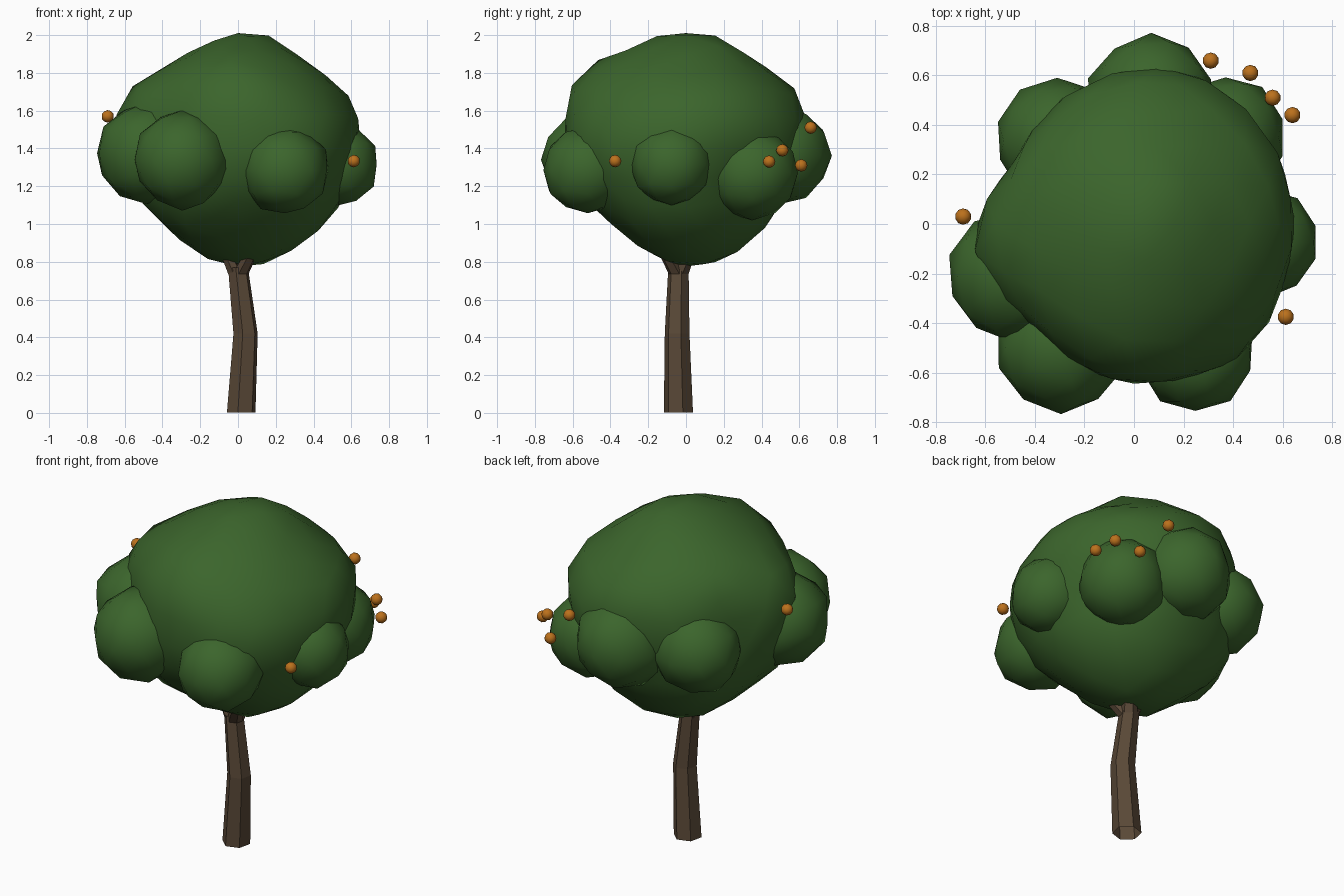
import bpy, bmesh, math, random
from mathutils import Vector

cube = bpy.data.objects.get("Cube")
if cube:
    bpy.data.objects.remove(cube, do_unlink=True)

random.seed(4)


def material(name, rgb):
    m = bpy.data.materials.new(name)
    m.use_nodes = True
    m.diffuse_color = (*rgb, 1)
    m.node_tree.nodes["Principled BSDF"].inputs["Base Color"].default_value = (*rgb, 1)
    return m


LEAF = material("leaf green", (0.044, 0.13, 0.025))
BARK = material("bark brown", (0.10, 0.065, 0.038))
FRUIT = material("fruit orange", (0.50, 0.165, 0.012))


def add_object(name, bm, mat, smooth):
    mesh = bpy.data.meshes.new(name)
    bm.to_mesh(mesh)
    bm.free()
    mesh.materials.append(mat)
    for p in mesh.polygons:
        p.use_smooth = smooth
    ob = bpy.data.objects.new(name, mesh)
    bpy.context.collection.objects.link(ob)
    return ob


def blob(name, centre, radius, mat, detail=2, jitter=0.0, bumps=(), squash=1.0):
    """Icosphere pushed in or out around the given directions."""
    bm = bmesh.new()
    bmesh.ops.create_icosphere(bm, subdivisions=detail, radius=1)
    for v in bm.verts:
        d = v.co.normalized()
        r = radius * (1 + random.uniform(-jitter, jitter))
        for direction, amount in bumps:
            r *= 1 + amount * math.exp(12 * (d.dot(Vector(direction).normalized()) - 1))
        v.co = Vector(centre) + Vector((d.x, d.y, d.z * squash)) * r
    return add_object(name, bm, mat, True)


def limb(name, path, sides=6, turn=0.3):
    """Tapered, open-ended faceted limb through (x, y, z, radius) points."""
    bm = bmesh.new()
    rings = []
    for x, y, z, r in path:
        angles = [turn + math.tau * i / sides for i in range(sides)]
        rings.append([bm.verts.new((x + r * math.cos(a), y + r * math.sin(a), z)) for a in angles])
    for low, high in zip(rings, rings[1:]):
        for i in range(sides):
            j = (i + 1) % sides
            bm.faces.new((low[i], low[j], high[j], high[i]))
    return add_object(name, bm, BARK, False)


# Trunk with a gentle bend, and its fork
limb("trunk", [(0.017, -0.04, 0.003, 0.079), (0.04, -0.047, 0.42, 0.067), (0, -0.04, 0.77, 0.055)])
limb("branch_front", [(0.01, -0.045, 0.73, 0.045), (0.12, -0.16, 0.94, 0.03)])
limb("branch_back", [(0.005, -0.035, 0.73, 0.048), (0.07, 0.05, 0.94, 0.035)])
limb("branch_side", [(-0.01, -0.04, 0.73, 0.042), (-0.09, -0.05, 0.9, 0.025)])

# Main crown
blob("crown", (0, 0, 1.4), 0.63, LEAF, detail=3, jitter=0.014, squash=0.955, bumps=[
    ((-0.7, -0.1, 0.2), 0.08), ((0.7, 0, 0.18), 0.05),
    ((-0.47, 0.27, 0), -0.15), ((-0.4, -0.42, 0), -0.08),
    ((0.3, 0.62, 0.15), 0.06), ((0.45, -0.5, 0.1), 0.11),
    ((0.55, 0.35, 0.2), 0.08), ((0.35, 0, 0.47), -0.05),
    ((0.3, 0.3, 0.42), -0.06), ((-0.1, 0.4, 0.5), -0.03),
    ((-0.27, -0.05, 0.55), -0.07), ((0.12, 0.08, 0.6), 0.07),
    ((0, -0.6, 0.35), 0.1), ((0, 0.55, 0.28), 0.05),
    ((-0.15, 0.55, -0.15), -0.1), ((0.6, 0.4, -0.25), -0.12),
    ((0, -0.35, -0.43), -0.1), ((0, 0.4, -0.4), -0.04),
    ((-0.4, 0, -0.4), -0.09), ((0, 0.1, -1), 0.06)])

# Ring of smaller leaf clumps
clumps = {
    "front_right": (-0.295, -0.5, 1.34, 0.261),
    "front_left": (0.248, -0.52, 1.285, 0.236),
    "left": (0.53, -0.075, 1.315, 0.22),
    "back_left": (0.37, 0.35, 1.27, 0.246),
    "back": (0.07, 0.505, 1.36, 0.26),
    "back_right": (-0.31, 0.335, 1.35, 0.248),
    "right": (-0.485, -0.21, 1.375, 0.267),
}
for side, (x, y, z, r) in clumps.items():
    blob("leaf_clump_" + side, (x, y, z), r, LEAF, jitter=0.035)

# Fruit
fruit_spots = [
    (0.31, 0.66, 1.51), (0.47, 0.61, 1.31), (0.56, 0.51, 1.39), (0.64, 0.44, 1.33),
    (-0.69, 0.03, 1.57), (0.613, -0.375, 1.333), (0.44, -0.32, 1.18)]
for i, spot in enumerate(fruit_spots):
    blob(f"fruit_{i + 1}", spot, 0.033, FRUIT)
